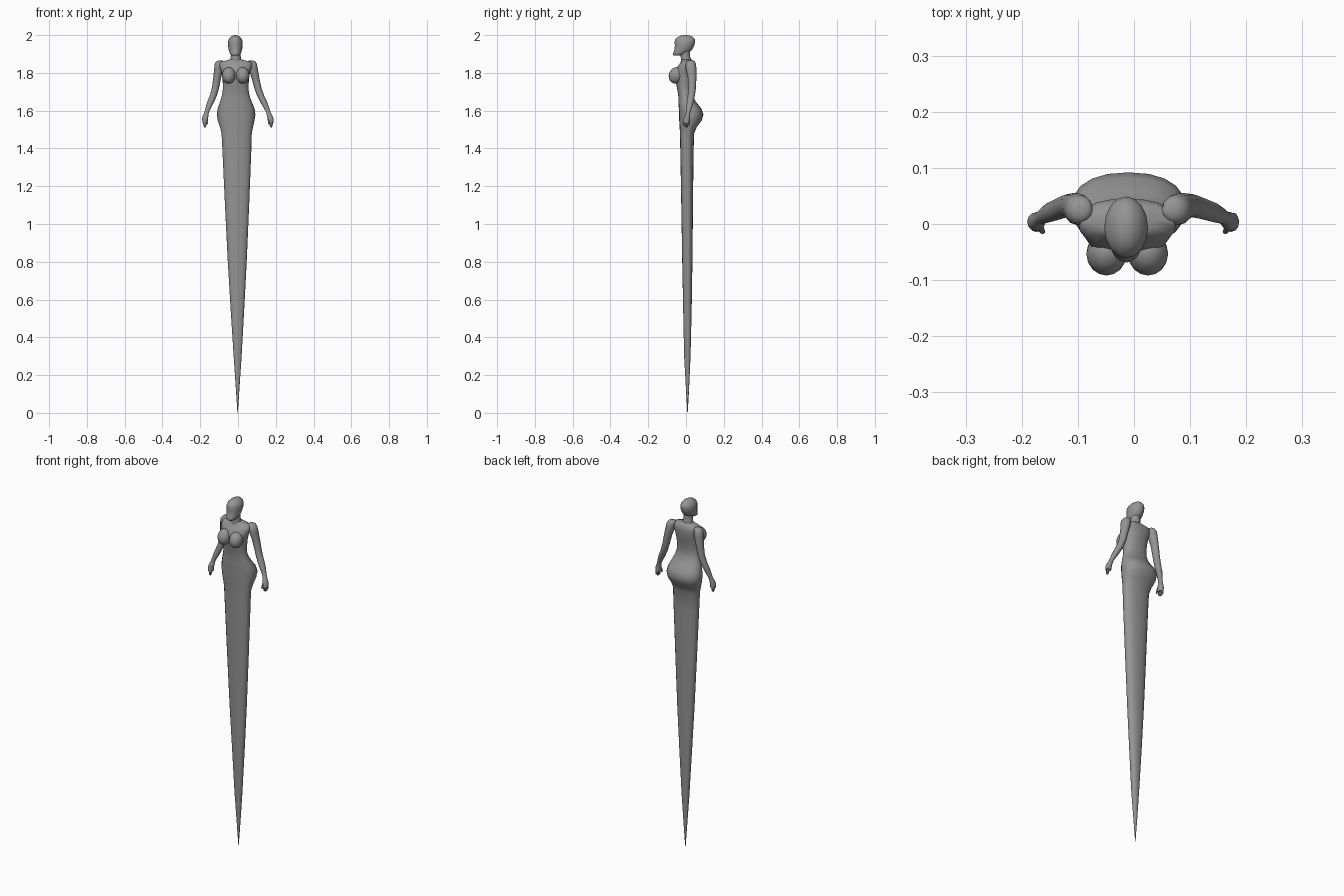
import bpy, bmesh, math
from mathutils import Vector

grey = bpy.data.materials.new("warm_grey")
grey.diffuse_color = (0.30, 0.30, 0.30, 1)


def finish(bm, name, angle=60):
    bmesh.ops.recalc_face_normals(bm, faces=bm.faces)
    me = bpy.data.meshes.new(name)
    bm.to_mesh(me)
    bm.free()
    me.materials.append(grey)
    ob = bpy.data.objects.new(name, me)
    bpy.context.collection.objects.link(ob)
    bpy.ops.object.select_all(action='DESELECT')
    ob.select_set(True)
    bpy.context.view_layer.objects.active = ob
    bpy.ops.object.shade_smooth_by_angle(angle=math.radians(angle))
    return ob


def loft(name, sections, sides=16, power=2.3):
    """Stack rounded rings; each section is (z, centre x, half width, y front, y back)."""
    bm = bmesh.new()
    rings = []
    for z, cx, hw, yf, yb in sections:
        ring = []
        for i in range(sides):
            a = 2 * math.pi * i / sides
            c, s = math.cos(a), math.sin(a)
            px = math.copysign(abs(c) ** (2 / power), c)
            py = math.copysign(abs(s) ** (2 / power), s)
            ring.append(bm.verts.new((cx + hw * px, (yf + yb) / 2 + (yb - yf) / 2 * py, z)))
        rings.append(ring)
    for lo, hi in zip(rings, rings[1:]):
        for i in range(sides):
            j = (i + 1) % sides
            bm.faces.new((lo[i], lo[j], hi[j], hi[i]))
    bm.faces.new(rings[0])
    bm.faces.new(rings[-1])
    return finish(bm, name)


def ball(name, centre, radii, tilt=0.0):
    bm = bmesh.new()
    bmesh.ops.create_uvsphere(bm, u_segments=16, v_segments=10, radius=1)
    ob = finish(bm, name)
    ob.location, ob.scale = centre, radii
    ob.rotation_euler.x = tilt
    return ob


CX = -0.012  # the upper body leans slightly to one side

# torso, hips and long tapering tail
loft("body_and_tail", [
    (0.00, -0.002, 0.001, 0.007, 0.009),
    (0.12, -0.002, 0.009, 0.000, 0.016),
    (0.30, -0.002, 0.021, -0.010, 0.024),
    (0.55, -0.003, 0.036, -0.015, 0.030),
    (0.80, -0.004, 0.050, -0.020, 0.034),
    (1.10, -0.005, 0.064, -0.025, 0.037),
    (1.38, -0.006, 0.076, -0.030, 0.040),
    (1.48, -0.007, 0.080, -0.032, 0.043),
    (1.515, -0.008, 0.088, -0.034, 0.058),
    (1.55, -0.010, 0.098, -0.036, 0.084),
    (1.58, -0.010, 0.102, -0.037, 0.092),
    (1.61, -0.010, 0.098, -0.038, 0.082),
    (1.64, -0.011, 0.087, -0.040, 0.058),
    (1.67, CX, 0.076, -0.040, 0.038),
    (1.70, CX, 0.069, -0.044, 0.030),
    (1.74, CX, 0.068, -0.052, 0.033),
    (1.78, CX, 0.072, -0.060, 0.040),
    (1.81, CX, 0.077, -0.060, 0.045),
    (1.84, CX, 0.088, -0.040, 0.045),
    (1.858, CX, 0.085, -0.026, 0.040),
    (1.866, CX, 0.050, -0.024, 0.034),
    (1.872, CX, 0.030, -0.022, 0.028),
], sides=20)

# neck
loft("neck", [
    (1.850, CX, 0.036, -0.030, 0.032),
    (1.870, CX, 0.029, -0.026, 0.027),
    (1.890, CX, 0.026, -0.029, 0.021),
    (1.920, CX, 0.026, -0.030, 0.022),
], sides=12, power=2)

# bald head with a forward jaw
loft("head", [
    (1.892, -0.014, 0.018, -0.064, -0.030),
    (1.897, -0.014, 0.026, -0.069, -0.010),
    (1.908, -0.014, 0.031, -0.067, 0.016),
    (1.925, -0.014, 0.036, -0.061, 0.034),
    (1.945, -0.014, 0.039, -0.059, 0.044),
    (1.965, -0.014, 0.039, -0.061, 0.049),
    (1.980, -0.014, 0.034, -0.056, 0.046),
    (1.992, -0.014, 0.023, -0.040, 0.033),
    (1.998, -0.014, 0.013, -0.026, 0.018),
    (2.000, -0.014, 0.004, -0.010, 0.004),
], power=2)

# arm rings: z, distance from the body axis, half width, y front, y back
ARM = [
    (1.500 + 0.036, 0.174, 0.014, -0.014, 0.020),
    (1.560, 0.173, 0.016, -0.013, 0.021),
    (1.578, 0.168, 0.014, -0.005, 0.021),
    (1.590, 0.164, 0.012, 0.000, 0.023),
    (1.610, 0.156, 0.014, 0.001, 0.030),
    (1.640, 0.143, 0.018, 0.004, 0.039),
    (1.680, 0.125, 0.019, 0.009, 0.047),
    (1.720, 0.112, 0.019, 0.012, 0.053),
    (1.780, 0.100, 0.021, 0.009, 0.055),
    (1.825, 0.090, 0.025, -0.002, 0.055),
    (1.850, 0.086, 0.025, -0.002, 0.052),
    (1.862, 0.082, 0.020, 0.006, 0.045),
    (1.866, 0.080, 0.008, 0.016, 0.034),
]


def side_x(z, d, s):
    lean = max(0.0, min(1.0, (z - 1.52) / 0.34))
    return CX * lean + s * d


for s, side in ((-1, "left"), (1, "right")):
    loft(side + "_arm", [(z, side_x(z, d, s), w, f, b) for z, d, w, f, b in ARM],
         sides=12, power=2)
    # four fingers side by side, then the thumb
    for i, tip in enumerate((1.516, 1.510, 1.511, 1.520)):
        y = -0.009 + i * 0.008
        d = 0.170 + i * 0.002
        loft(f"{side}_finger_{i + 1}", [
            (tip, s * (d + 0.002), 0.002, y - 0.002, y + 0.002),
            (tip + 0.006, s * (d + 0.003), 0.005, y - 0.004, y + 0.004),
            (1.548, s * (d + 0.002), 0.006, y - 0.005, y + 0.005),
        ], sides=8, power=2)
    loft(side + "_thumb", [
        (1.526, s * 0.163, 0.002, -0.016, -0.012),
        (1.534, s * 0.163, 0.005, -0.018, -0.009),
        (1.565, s * 0.168, 0.007, -0.011, 0.002),
    ], sides=8, power=2)
    # breast
    ball(side + "_breast", (CX + s * 0.037, -0.053, 1.787), (0.036, 0.038, 0.044),
         math.radians(-20))
